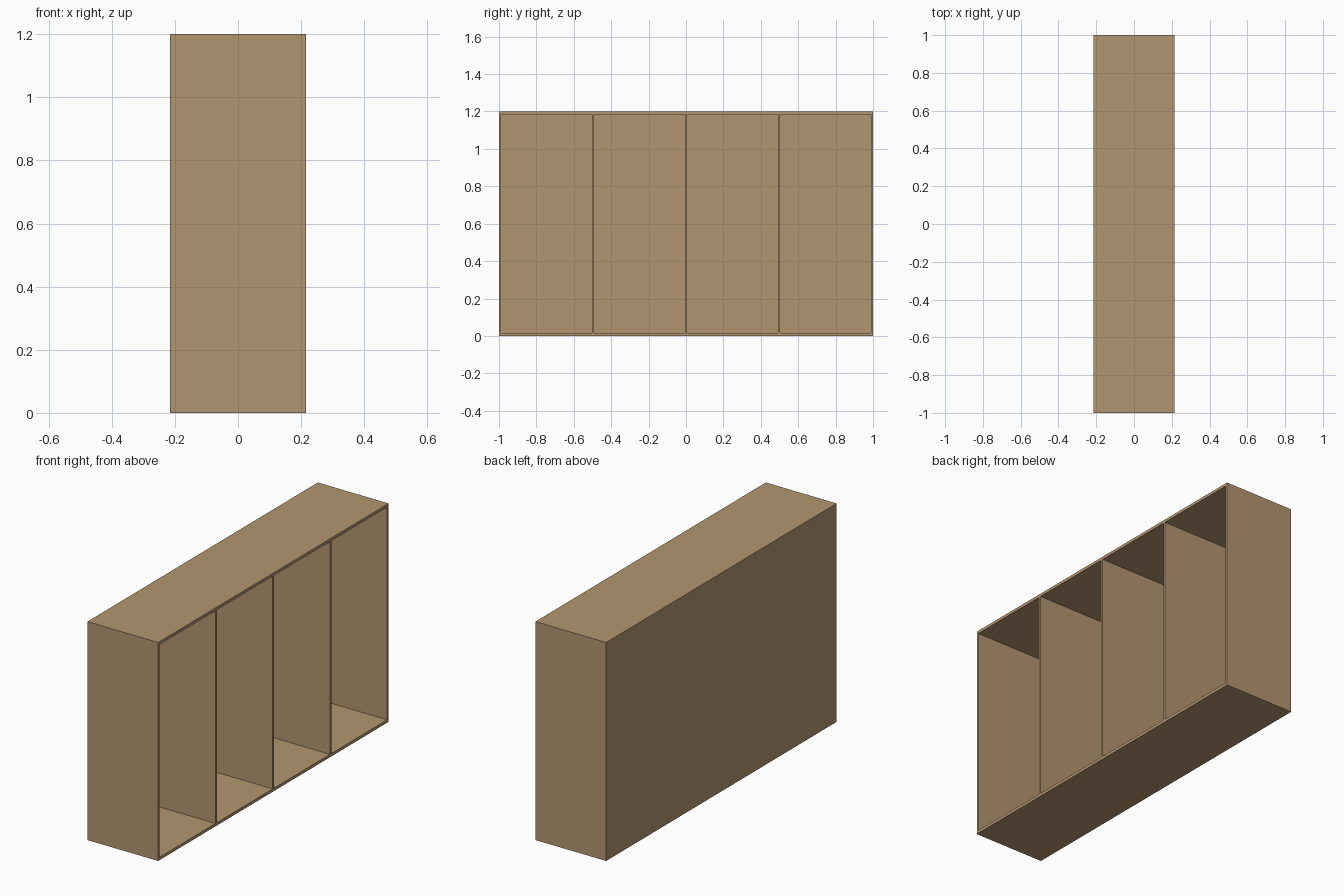
import bpy

if "Cube" in bpy.data.objects:
    bpy.data.objects.remove(bpy.data.objects["Cube"])

W, L, H = 0.43, 2.0, 1.2      # depth (x), length (y), height (z)
SIDE, SLAB, BACK = 0.012, 0.016, 0.012
BAYS = 4

wood = bpy.data.materials.new("wood")
wood.diffuse_color = (0.445, 0.305, 0.162, 1)
wood.use_nodes = True
wood.node_tree.nodes["Principled BSDF"].inputs["Base Color"].default_value = wood.diffuse_color


def box(name, lo, hi):
    bpy.ops.mesh.primitive_cube_add(size=1, location=[(a + b) / 2 for a, b in zip(lo, hi)])
    ob = bpy.context.object
    ob.name = name
    ob.scale = [b - a for a, b in zip(lo, hi)]
    bpy.ops.object.transform_apply(location=True, rotation=False, scale=True)
    ob.data.materials.append(wood)
    return ob


# Solid cabinet block
cabinet = box("cabinet_body", (-W / 2, -L / 2, 0), (W / 2, L / 2, H))

# Four equal bays hollowed out from the open +x side
bay = (L - (BAYS + 1) * SIDE) / BAYS
for i in range(BAYS):
    y = -L / 2 + SIDE + i * (bay + SIDE)
    cutter = box(f"bay_cutter_{i + 1}", (-W / 2 + BACK, y, SLAB), (W / 2 + 0.1, y + bay, H - SLAB))
    mod = cabinet.modifiers.new(f"bay_{i + 1}", 'BOOLEAN')
    mod.operation = 'DIFFERENCE'
    mod.solver = 'EXACT'
    mod.object = cutter
    bpy.context.view_layer.objects.active = cabinet
    bpy.ops.object.modifier_apply(modifier=mod.name)
    bpy.data.objects.remove(cutter, do_unlink=True)
